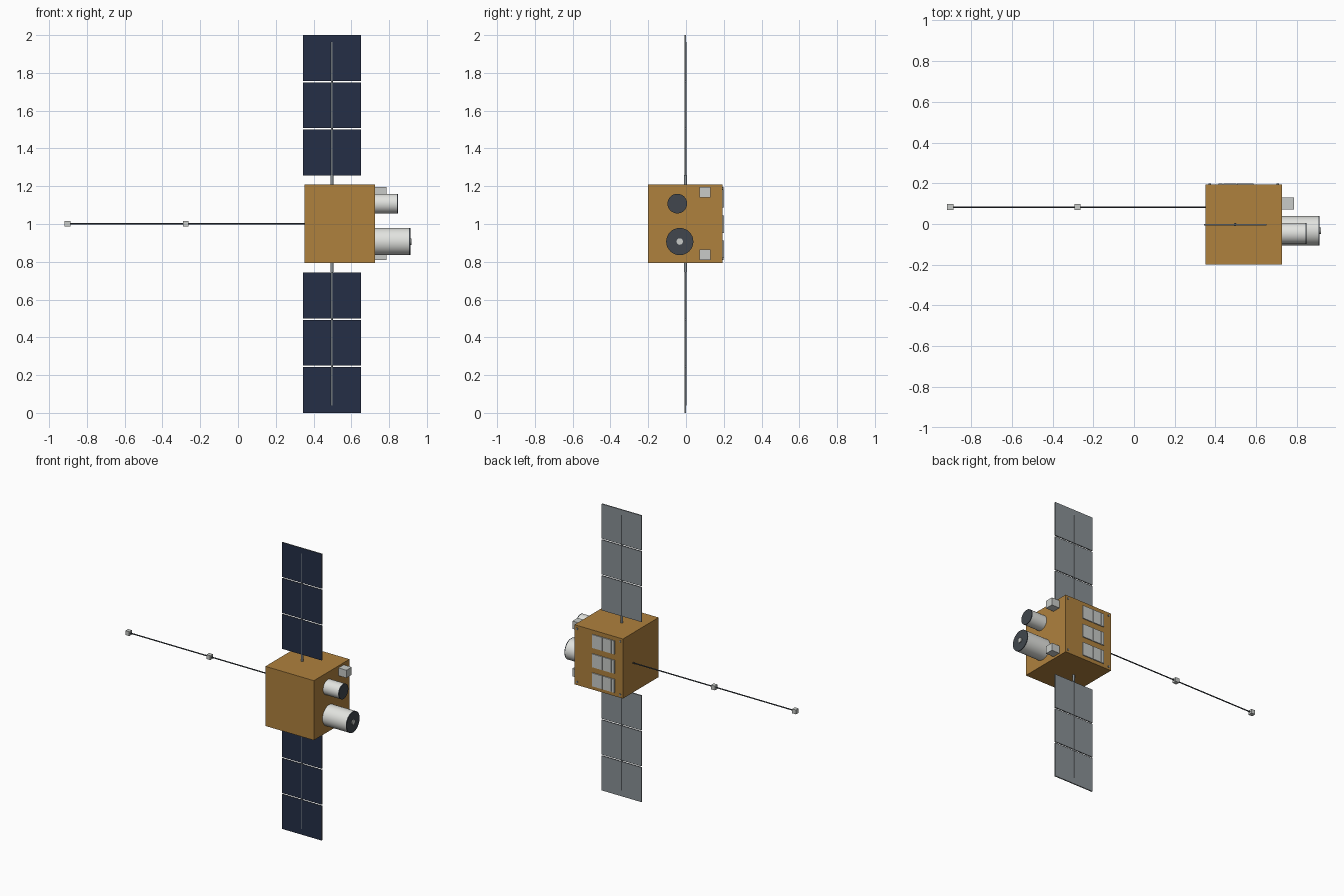
import bpy, math
from mathutils import Vector

if "Cube" in bpy.data.objects:
    bpy.data.objects.remove(bpy.data.objects["Cube"])


def material(name, r, g, b):
    m = bpy.data.materials.new(name)
    m.diffuse_color = (r, g, b, 1)
    m.use_nodes = True
    m.node_tree.nodes["Principled BSDF"].inputs["Base Color"].default_value = m.diffuse_color
    return m


FOIL = material("bronze foil", 0.43, 0.22, 0.048)
NAVY = material("solar navy", 0.018, 0.028, 0.062)
GREY = material("panel grey", 0.25, 0.28, 0.30)
WHITE = material("off white", 0.76, 0.77, 0.74)
SILVER = material("pale grey", 0.58, 0.60, 0.58)
DARK = material("dark grey", 0.052, 0.062, 0.075)


def box(name, lo, hi, mat):
    """Box between two opposite corners."""
    lo, hi = Vector(lo), Vector(hi)
    bpy.ops.mesh.primitive_cube_add(size=1, location=(lo + hi) / 2)
    ob = bpy.context.object
    ob.name = name
    ob.scale = hi - lo
    bpy.ops.object.transform_apply(location=False, rotation=False, scale=True)
    ob.data.materials.append(mat)
    return ob


def rod(name, a, b, radius, mat, sides=32):
    """Cylinder running from a to b."""
    a, b = Vector(a), Vector(b)
    bpy.ops.mesh.primitive_cylinder_add(
        vertices=sides, radius=radius, depth=(b - a).length, location=(a + b) / 2,
        rotation=(b - a).to_track_quat('Z', 'Y').to_euler())
    ob = bpy.context.object
    ob.name = name
    ob.data.materials.append(mat)
    bpy.ops.object.shade_smooth_by_angle(angle=math.radians(40))
    return ob


X0, X1, Y0, Y1, Z0, Z1 = 0.352, 0.726, -0.2, 0.193, 0.794, 1.21
WING_X, WING_Y = 0.497, -0.003

# Foil-wrapped body
box("body", (X0, Y0, Z0), (X1, Y1, Z1), FOIL)

# Solar wings: three panels each, navy cells on the front, grey elsewhere
for side, start in (("lower", 0.0), ("upper", 1.257)):
    for i in range(3):
        z = start + i * 0.2505
        panel = box(f"{side}_solar_panel_{i + 1}", (0.343, WING_Y - 0.004, z),
                    (0.651, WING_Y + 0.004, z + 0.242), GREY)
        panel.data.materials.append(NAVY)
        for f in panel.data.polygons:
            if f.normal.y < -0.5:
                f.material_index = 1

# Wing spars and the thicker joints at the body
for side, tip, root, end in (("lower", 0.04, Z0, 0.745), ("upper", 1.963, Z1, 1.259)):
    rod(f"{side}_spar", (WING_X, WING_Y, tip), (WING_X, WING_Y, root), 0.0055, GREY, 12)
    rod(f"{side}_joint", (WING_X, WING_Y, root), (WING_X, WING_Y, end), 0.008, GREY, 12)

# Long sensor boom with two small sensor boxes
rod("sensor_boom", (X0, 0.083, 1.002), (-0.905, 0.083, 1.002), 0.004, DARK, 12)
for name, x in (("tip_sensor", -0.903), ("middle_sensor", -0.277)):
    box(name, (x - 0.015, 0.068, 0.987), (x + 0.015, 0.098, 1.017), SILVER)

# Telescopes: barrel, dark rim and dark aperture
for name, y, z, r, end in (("large_telescope", -0.033, 0.907, 0.072, 0.912),
                           ("small_telescope", -0.046, 1.108, 0.052, 0.848)):
    rod(name + "_barrel", (X1, y, z), (end - 0.006, y, z), r, WHITE)
    rod(name + "_aperture", (end - 0.006, y, z), (end, y, z), r, DARK)
rod("telescope_hub", (0.91, -0.033, 0.907), (0.918, -0.033, 0.907), 0.017, SILVER, 24)

# Star tracker boxes on the instrument face
for name, z in (("lower_tracker", 0.81), ("upper_tracker", 1.141)):
    box(name, (X1, 0.072, z), (0.787, 0.13, z + 0.054), SILVER)

# Radiator plates on the back: three rows of three slats
for row, z in enumerate((0.82, 0.953, 1.088)):
    for col, (a, b) in enumerate(((0.415, 0.436), (0.440, 0.503), (0.507, 0.587))):
        box(f"radiator_{row + 1}_{col + 1}", (a, Y1, z), (b, 0.2, z + 0.093), SILVER)

# Corner bolts on the back
for x in (X0 + 0.02, X1 - 0.02):
    for z in (Z0 + 0.022, Z1 - 0.022):
        rod("corner_bolt", (x, Y1, z), (x, 0.198, z), 0.007, GREY, 12)
